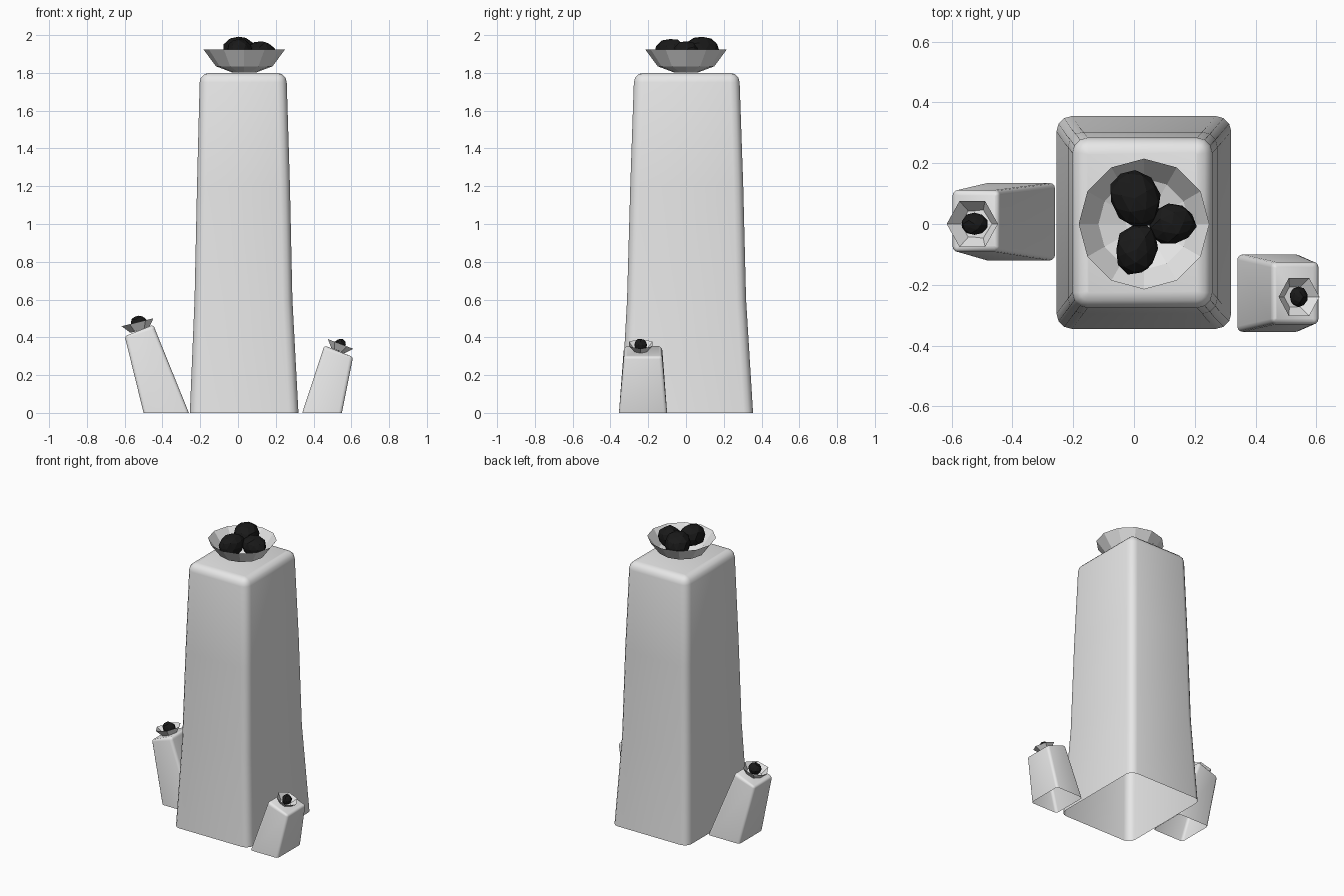
import bpy, bmesh, math, random
from mathutils import Vector, Matrix, Euler

random.seed(4)
cube = bpy.data.objects.get("Cube")
if cube:
    bpy.data.objects.remove(cube, do_unlink=True)


def material(name, rgb):
    m = bpy.data.materials.new(name)
    m.use_nodes = True
    m.diffuse_color = (*rgb, 1)
    m.node_tree.nodes["Principled BSDF"].inputs["Base Color"].default_value = (*rgb, 1)
    return m


stone = material("light grey stone", (0.8, 0.8, 0.8))
coal = material("black coal", (0.01, 0.01, 0.01))


def finish(name, bm, mat, smooth=None):
    me = bpy.data.meshes.new(name)
    bm.normal_update()
    bm.to_mesh(me)
    bm.free()
    me.materials.append(mat)
    ob = bpy.data.objects.new(name, me)
    bpy.context.collection.objects.link(ob)
    if smooth:
        bpy.ops.object.select_all(action='DESELECT')
        ob.select_set(True)
        bpy.context.view_layer.objects.active = ob
        bpy.ops.object.shade_smooth_by_angle(angle=math.radians(smooth))
    return ob


def loft(bm, rings, close_top=True):
    """Skin a list of point rings."""
    vs = [[bm.verts.new(p) for p in r] for r in rings]
    n = len(vs[0])
    for a, b in zip(vs, vs[1:]):
        for i in range(n):
            j = (i + 1) % n
            bm.faces.new((a[i], a[j], b[j], b[i]))
    if close_top:
        bm.faces.new(vs[-1])


def rounded(x0, x1, y0, y1, r, za, zb, steps=3):
    """Rounded rectangle whose height runs from za at x0 to zb at x1."""
    pts = []
    corners = [(x1 - r, y1 - r), (x0 + r, y1 - r), (x0 + r, y0 + r), (x1 - r, y0 + r)]
    for k, (cx, cy) in enumerate(corners):
        for s in range(steps + 1):
            a = math.pi / 2 * (k + s / steps)
            x, y = cx + r * math.cos(a), cy + r * math.sin(a)
            pts.append((x, y, za + (zb - za) * (x - x0) / (x1 - x0)))
    return pts


def pillar(name, sections, bevel):
    """Tapered block: sections of (x0, x1, y0, y1, za, zb), soft upper rim."""
    rings = [rounded(*s[:4], bevel, *s[4:]) for s in sections]
    x0, x1, y0, y1, za, zb = sections[-1]
    for a in (30, 60, 90):
        d = bevel * (1 - math.cos(math.radians(a)))
        h = bevel * math.sin(math.radians(a))
        rings.append(rounded(x0 + d, x1 - d, y0 + d, y1 - d,
                             max(bevel - d, bevel * 0.1), za + h, zb + h))
    bm = bmesh.new()
    loft(bm, rings)
    finish(name, bm, stone, 50)


def bowl(name, centre, profile, sides, tilt=0):
    """Open faceted dish, centre at the middle of its rim."""
    rings = [[(r * math.cos(math.tau * i / sides), r * math.sin(math.tau * i / sides), z)
              for i in range(sides)] for r, z in profile]
    bm = bmesh.new()
    loft(bm, rings, False)
    bmesh.ops.holes_fill(bm, edges=[e for e in bm.edges if e.is_boundary
                                    and all(v.co.z < -0.01 for v in e.verts)])
    bmesh.ops.transform(bm, verts=bm.verts, matrix=Matrix.Translation(centre)
                        @ Matrix.Rotation(math.radians(tilt), 4, 'Y'))
    finish(name, bm, stone)


def lump(name, centre, size, turn=0, lean=0):
    """Rough faceted coal."""
    bm = bmesh.new()
    bmesh.ops.create_icosphere(bm, subdivisions=2, radius=1)
    for v in bm.verts:
        v.co *= random.uniform(0.92, 1.05)
    rot = Euler((0, math.radians(lean), math.radians(turn))).to_matrix().to_4x4()
    bmesh.ops.transform(bm, verts=bm.verts, matrix=Matrix.Translation(centre) @ rot
                        @ Matrix.Diagonal((*size, 1)))
    finish(name, bm, coal)


# Pillars
pillar("main_pillar", [(-.255, .32, -.345, .355, 0, 0), (-.23, .288, -.312, .318, .6, .6),
                       (-.217, .275, -.295, .303, 1.2, 1.2),
                       (-.203, .258, -.276, .284, 1.75, 1.75)], .05)
pillar("right_small_pillar", [(-.5, -.26, -.12, .135, 0, 0),
                              (-.597, -.44, -.092, .112, .395, .445)], .018)
pillar("left_small_pillar", [(.34, .55, -.355, -.1, 0, 0),
                             (.45, .607, -.33, -.125, .335, .285)], .018)

# Bowls
bowl("main_bowl", (.033, 0, 1.923), [(.06, -.122), (.15, -.088), (.215, 0)], 12)
bowl("right_small_bowl", (-.532, 0, .48), [(.05, -.045), (.087, 0)], 6, -14)
bowl("left_small_bowl", (.543, -.24, .365), [(.038, -.038), (.072, 0)], 6, 21)

# Coals
lump("back_coal", (.003, .085, 1.915), (.082, .1, .08), 30)
lump("left_coal", (.125, 0, 1.9), (.08, .07, .07), 10)
lump("front_coal", (.01, -.083, 1.91), (.072, .088, .075), -20)
lump("right_small_coal", (-.525, 0, .475), (.043, .037, .04))
lump("left_small_coal", (.541, -.24, .36), (.03, .034, .034))
